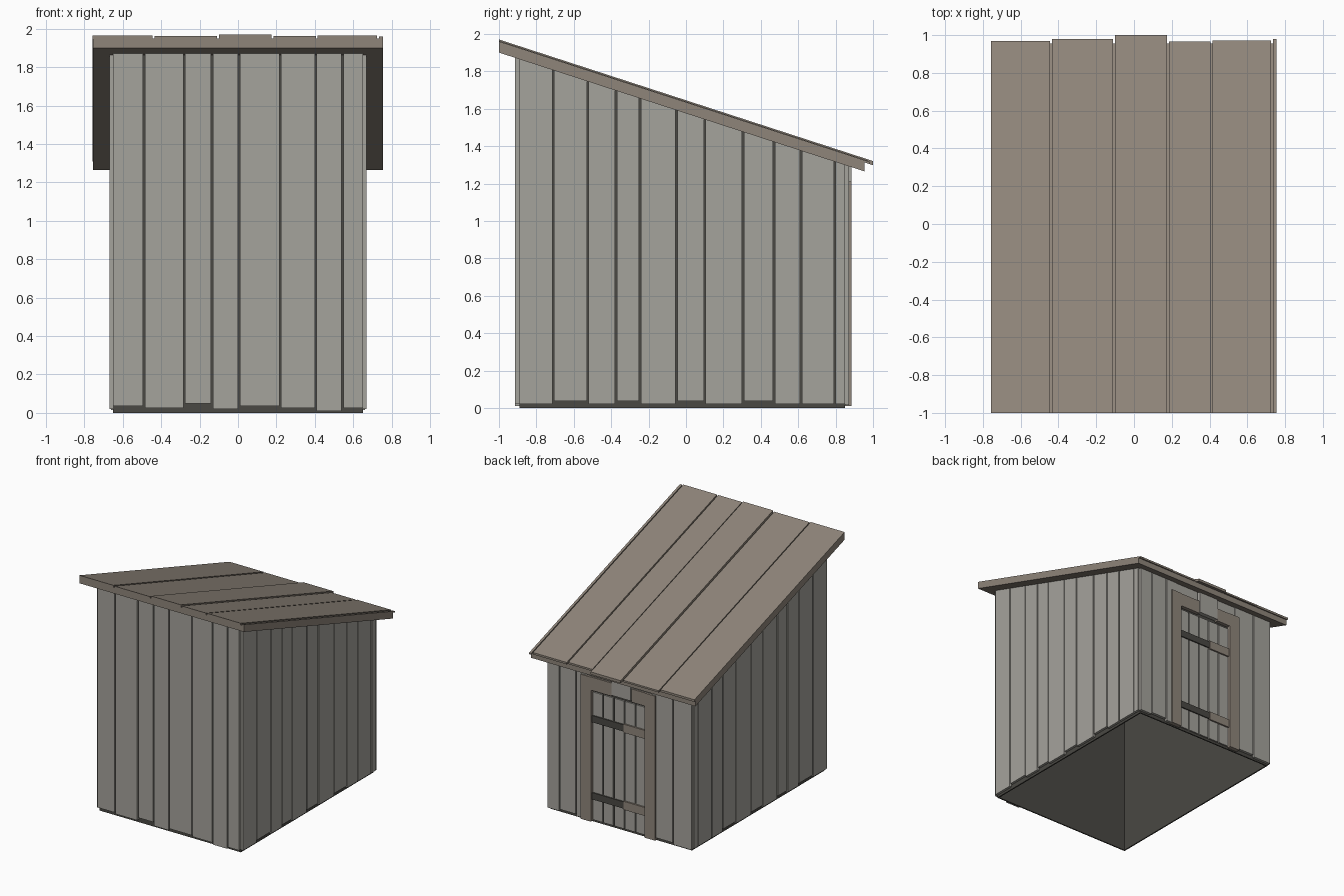
import bpy
import bmesh
from mathutils import Vector

cube = bpy.data.objects.get("Cube")
if cube:
    bpy.data.objects.remove(cube, do_unlink=True)


def material(name, rgb):
    m = bpy.data.materials.new(name)
    m.use_nodes = True
    color = (*rgb, 1)
    m.diffuse_color = color
    bsdf = m.node_tree.nodes["Principled BSDF"]
    bsdf.inputs["Base Color"].default_value = color
    bsdf.inputs["Roughness"].default_value = 0.9
    return m


GRAY = material("weathered gray wood", (0.376, 0.366, 0.332))
BROWN = material("brown wood", (0.275, 0.235, 0.195))
DARK = material("dark backing", (0.068, 0.065, 0.056))

SLOPE = -0.325
GAP = 0.005


def roof_line(offset=0.0):
    """Height of the sloping roof underside, raised by an offset."""
    return lambda y: 1.90 + SLOPE * (y + 1) + offset


def board(name, xs, ys, bottom, top, mat, open_ends=False):
    """Box whose bottom and top are heights or functions of y."""
    bm = bmesh.new()
    bmesh.ops.create_cube(bm, size=2)
    for v in bm.verts:
        y = ys[v.co.y > 0]
        z = top if v.co.z > 0 else bottom
        v.co = Vector((xs[v.co.x > 0], y, z(y) if callable(z) else z))
    if open_ends:
        bm.normal_update()
        ends = [f for f in bm.faces if abs(f.normal.z) > 0.5]
        bmesh.ops.delete(bm, geom=ends, context='FACES')
    mesh = bpy.data.meshes.new(name)
    bm.to_mesh(mesh)
    bm.free()
    mesh.materials.append(mat)
    ob = bpy.data.objects.new(name, mesh)
    bpy.context.collection.objects.link(ob)
    return ob


def spans(edges):
    """Neighbouring pairs of edges, with a narrow gap left at each joint."""
    last = len(edges) - 2
    for i, (a, b) in enumerate(zip(edges, edges[1:])):
        yield i, (a + GAP * (i > 0), b - GAP * (i < last))


# Dark open-bottomed shell behind the planks
shell = board("wall_shell", (-0.65, 0.65), (-0.89, 0.85), 0, roof_line(), DARK, True)
solid = shell.modifiers.new("thickness", 'SOLIDIFY')
solid.thickness = 0.015

# Front wall planks
front_edges = [-0.65, -0.49, -0.28, -0.135, 0.005, 0.22, 0.405, 0.545, 0.65]
front_feet = [0.035, 0.025, 0.05, 0.02, 0.035, 0.025, 0.01, 0.025]
for i, xs in spans(front_edges):
    board(f"front_plank_{i}", xs, (-0.915, -0.89), front_feet[i], roof_line(), GRAY)

# Side wall planks, mirrored left and right
side_edges = [-0.89, -0.71, -0.525, -0.375, -0.245, -0.05,
              0.10, 0.305, 0.47, 0.615, 0.795, 0.85]
for label, s in (("left", 1), ("right", -1)):
    for i, ys in spans(side_edges):
        xs = sorted((s * 0.65, s * 0.67))
        foot = 0.038 if i % 2 and i < 8 else 0.02
        board(f"{label}_plank_{i}", xs, ys, foot, roof_line(), GRAY)

# Back wall planks beside the door
for label, edges in (("left", [0.30, 0.40, 0.55, 0.66]),
                     ("right", [-0.66, -0.49, -0.30])):
    for i, xs in spans(edges):
        board(f"back_{label}_plank_{i}", xs, (0.85, 0.872),
              0.015 + 0.015 * (i % 2), roof_line(), GRAY)

# Short planks above the door, the middle one standing proud
for i, xs in spans([-0.30, -0.115, 0.07, 0.30]):
    board(f"over_door_plank_{i}", xs, (0.85, 0.884 if i == 1 else 0.865),
          1.11, roof_line(), GRAY)

# Door frame
board("door_jamb_left", (0.255, 0.35), (0.85, 0.884), 0.01, 1.21, BROWN)
board("door_jamb_right", (-0.335, -0.24), (0.85, 0.884), 0.01, 1.21, BROWN)
board("lintel_left", (0.07, 0.255), (0.85, 0.88), 1.10, 1.21, BROWN)
board("lintel_right", (-0.24, -0.115), (0.85, 0.88), 1.10, 1.21, BROWN)

# Plank door with battens and dark hinge straps
for i, xs in spans([-0.235, -0.14, -0.04, 0.06, 0.16, 0.25]):
    board(f"door_plank_{i}", xs, (0.85, 0.862), 0.02, 1.08, GRAY)
for label, z in (("upper", 0.86), ("lower", 0.22)):
    board(f"{label}_batten", (-0.238, -0.04), (0.855, 0.875), z - 0.035, z + 0.035, BROWN)
    board(f"{label}_hinge_strap", (-0.04, 0.253), (0.855, 0.872), z - 0.028, z + 0.028, DARK)

# Roof slab
board("roof_slab", (-0.755, 0.755), (-1, 0.955), roof_line(), roof_line(0.05), BROWN)

# Uneven roof planks: edges, back ends and thicknesses
roof_edges = [-0.757, -0.44, -0.105, 0.18, 0.41, 0.73, 0.755]
roof_ends = [0.97, 0.98, 1.0, 0.965, 0.972, 0.98]
roof_rise = [0.066, 0.062, 0.07, 0.063, 0.064, 0.06]
for i, xs in spans(roof_edges):
    board(f"roof_plank_{i}", xs, (-1, roof_ends[i]),
          roof_line(0.048), roof_line(roof_rise[i]), BROWN)
